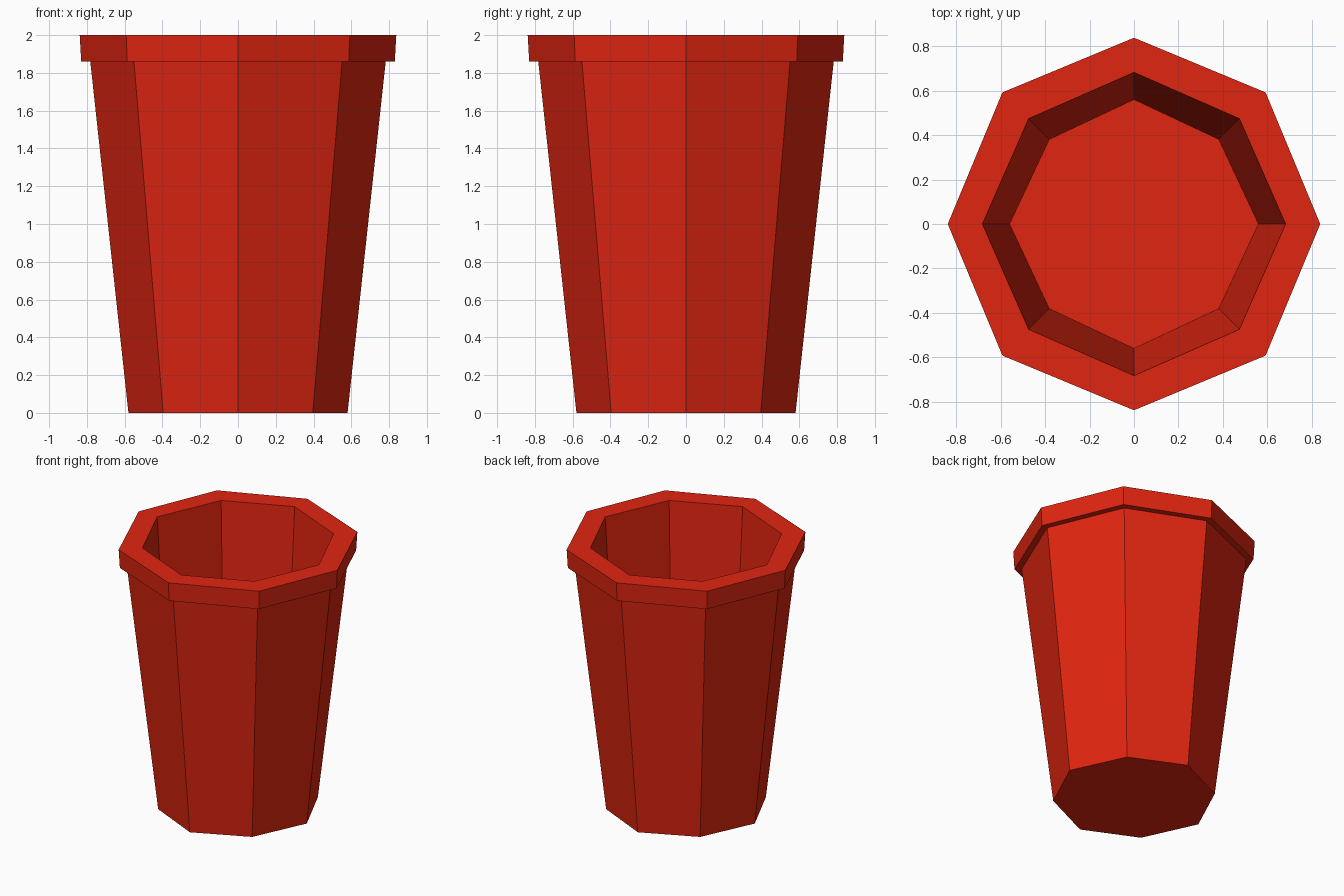
import bpy, bmesh, math

if "Cube" in bpy.data.objects:
    bpy.data.objects.remove(bpy.data.objects["Cube"])

red = bpy.data.materials.new("cup red")
red.diffuse_color = (0.745, 0.0185, 0.0052, 1)
red.use_nodes = True
red.node_tree.nodes["Principled BSDF"].inputs["Base Color"].default_value = red.diffuse_color

# Profile from base centre up the outside, over the rim, down the inside.
# Each ring: (radius of axis corners, x = y offset of diagonal corners, height)
PROFILE = [
    (0.58, 0.396, 0.0),     # base
    (0.782, 0.551, 1.86),   # top of the wall
    (0.83, 0.586, 1.86),    # rim underside
    (0.838, 0.592, 2.0),    # rim outer top
    (0.682, 0.474, 2.0),    # rim inner top
    (0.56, 0.381, 0.10),    # inside floor
]

bm = bmesh.new()
rings = []
for axis_r, diag, z in PROFILE:
    ring = []
    for i in range(8):
        a = i * math.pi / 4
        r = diag * math.sqrt(2) if i % 2 else axis_r
        ring.append(bm.verts.new((r * math.cos(a), r * math.sin(a), z)))
    rings.append(ring)

# Side walls between successive rings
for low, high in zip(rings, rings[1:]):
    for i in range(8):
        j = (i + 1) % 8
        bm.faces.new((low[i], low[j], high[j], high[i]))

# Underside and inside floor
bm.faces.new(rings[0][::-1])
bm.faces.new(rings[-1])
bmesh.ops.recalc_face_normals(bm, faces=bm.faces[:])

mesh = bpy.data.meshes.new("cup")
bm.to_mesh(mesh)
bm.free()
mesh.materials.append(red)
cup = bpy.data.objects.new("cup", mesh)
bpy.context.collection.objects.link(cup)
